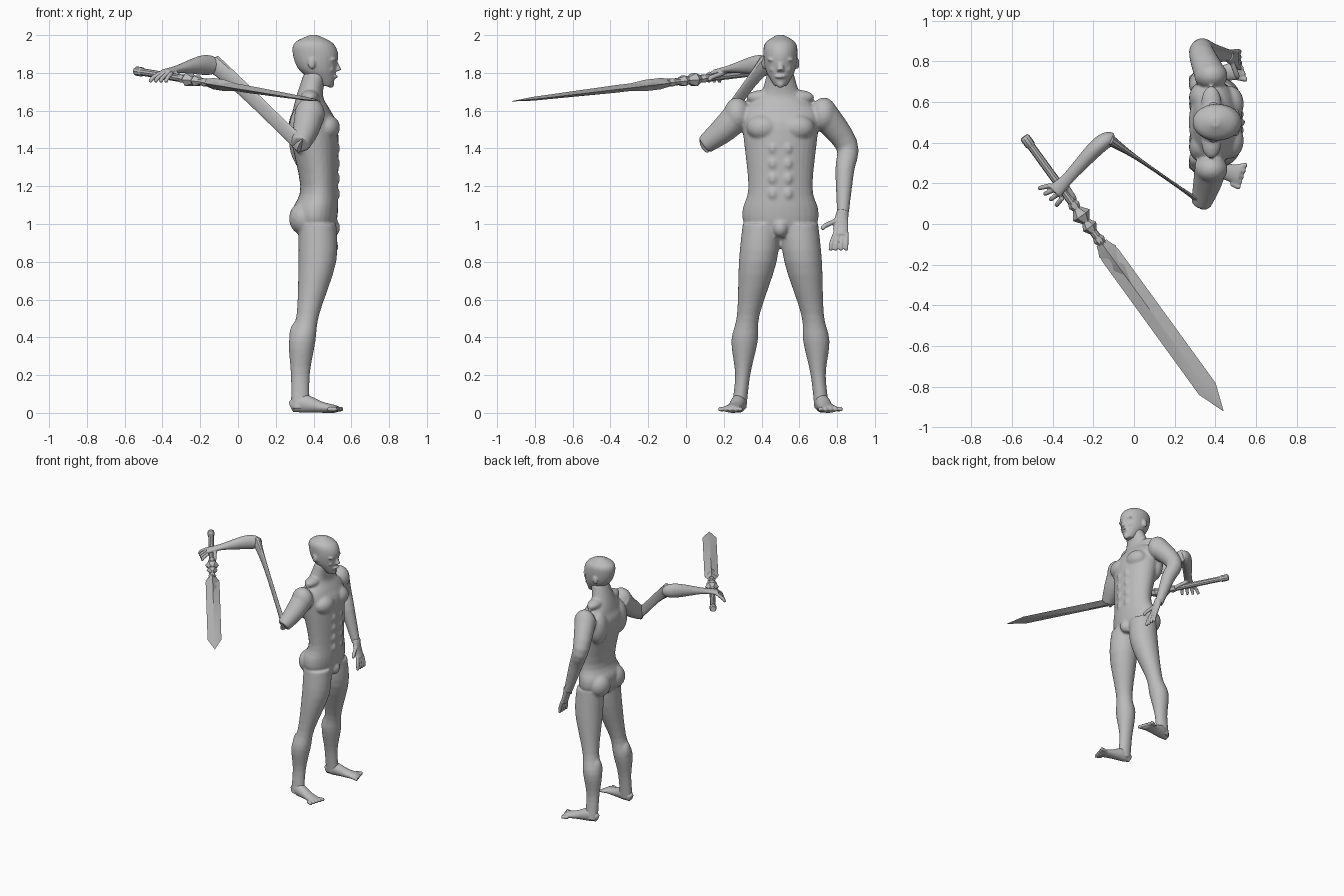
import bpy, bmesh, math
from mathutils import Vector, Matrix

cube = bpy.data.objects.get("Cube")
if cube:
    bpy.data.objects.remove(cube)

MIDDLE = .5          # side-to-side middle plane of the figure
X, Y, Z = Matrix.Identity(3)
SIDES = (-1, 1)

color = (.5, .5, .5, 1)
grey = bpy.data.materials.new("plain grey")
grey.use_nodes = True
grey.diffuse_color = color
grey.node_tree.nodes["Principled BSDF"].inputs["Base Color"].default_value = color


def spline(rows, steps):
    """Pass a smooth curve through the given rows of numbers."""
    rows = [Vector(row) for row in rows]
    last = len(rows) - 1
    slopes = [(rows[min(i + 1, last)] - rows[max(i - 1, 0)]) / 2 for i in range(last + 1)]
    result = []
    for i in range(last):
        start, end = rows[i], rows[i + 1]
        for step in range(steps):
            t = step / steps
            blend = t * t * (3 - 2 * t)
            leave = t * (1 - t) * (1 - t)
            arrive = t * t * (t - 1)
            result.append(start.lerp(end, blend) + slopes[i] * leave + slopes[i + 1] * arrive)
    return result + [rows[last]]


def loft(bm, sections, side, sides=20, axis=None, steps=4):
    """Closed elliptical loft; a section is x, y, z, half width along side, half depth."""
    sections = spline(sections, steps)
    points = [Vector(section[:3]) for section in sections]
    last = len(points) - 1
    rings = []
    for i, point in enumerate(points):
        tangent = axis or (points[min(i + 1, last)] - points[max(i - 1, 0)]).normalized()
        across = (side - tangent * side.dot(tangent)).normalized()
        deep = tangent.cross(across)
        width, depth = sections[i][3], sections[i][4]
        ring = []
        for k in range(sides):
            angle = math.tau * k / sides
            offset = across * math.cos(angle) * width + deep * math.sin(angle) * depth
            ring.append(bm.verts.new(point + offset))
        rings.append(ring)
    for low, high in zip(rings, rings[1:]):
        for k in range(sides):
            following = (k + 1) % sides
            bm.faces.new((low[k], low[following], high[following], high[k]))
    bm.faces.new(rings[0][::-1])
    bm.faces.new(rings[-1])


def column(bm, levels, middle, lean=0):
    """Upright loft from height, centre x, half width, half depth and sideways offset."""
    sections = [(x, middle + lean * offset, z, width, depth)
                for z, x, width, depth, offset in levels]
    loft(bm, sections, Y, sides=28, axis=Z)


def digit(bm, root, reach, radius):
    """Finger or toe, slightly arched and narrowing to its end."""
    middle = root + reach * .6 + Vector((reach.x, reach.y, 0)) * .2
    path = [(root, radius), (middle, radius), (root + reach, radius * .8)]
    loft(bm, [(*point, r, r) for point, r in path], X + Y, sides=10)


def digits(bm, root, stride, reach, count, radius):
    """Row of fingers or toes that fan out a little."""
    for i in range(count):
        fan = stride * (i - count / 2) * .4
        digit(bm, Vector(root) + stride * i, Vector(reach) + fan, radius)


def blob(bm, centre, radii):
    """Ellipsoid muscle or facial form."""
    matrix = Matrix.Translation(centre) @ Matrix.Diagonal((*radii, 1))
    bmesh.ops.create_icosphere(bm, subdivisions=3, radius=1, matrix=matrix)


def pair(bm, x, offset, z, radii):
    for s in SIDES:
        blob(bm, (x, MIDDLE + s * offset, z), radii)


def finish(bm, name, voxel=0, rounds=0):
    """Make the object; fuse its pieces when a voxel size is given, else keep sharp edges."""
    bmesh.ops.recalc_face_normals(bm, faces=bm.faces)
    mesh = bpy.data.meshes.new(name)
    bm.to_mesh(mesh)
    bm.free()
    mesh.materials.append(grey)
    obj = bpy.data.objects.new(name, mesh)
    bpy.context.collection.objects.link(obj)
    if voxel:
        fuse = obj.modifiers.new("fuse", "REMESH")
        fuse.mode = "VOXEL"
        fuse.voxel_size = voxel
        fuse.use_smooth_shade = True
        soften = obj.modifiers.new("soften", "SMOOTH")
        soften.iterations = rounds
    else:
        bpy.ops.object.select_all(action="DESELECT")
        obj.select_set(True)
        bpy.context.view_layer.objects.active = obj
        bpy.ops.object.shade_smooth_by_angle(angle=math.radians(30))


# Torso and neck
body = bmesh.new()
column(body, [(.93, .42, .1, .08, 0), (1, .41, .19, .11, 0), (1.08, .41, .2, .12, 0),
              (1.2, .43, .17, .1, 0), (1.5, .4, .2, .13, 0), (1.6, .39, .2, .1, 0),
              (1.68, .38, .11, .07, 0), (1.8, .41, .07, .06, 0)], MIDDLE)

# Chest, back, seat, shoulder, neck, calf and belly muscles
pair(body, .47, .09, 1.51, (.07, .09, .07))
pair(body, .34, .12, 1.5, (.07, .08, .13))
pair(body, .35, .09, 1.03, (.08, .09, .09))
pair(body, .38, .23, 1.58, (.08, .07, .09))
pair(body, .38, .09, 1.67, (.05, .09, .04))
pair(body, .32, .18, .4, (.05, .05, .09))
for row in range(4):
    pair(body, .51, .04, 1.16 + row * .08, (.03, .03, .04))
blob(body, (.5, MIDDLE, .98), (.04, .04, .05))

# Legs
for s in SIDES:
    column(body, [(1, .42, .1, .1, .1), (.8, .42, .1, .1, .12), (.52, .37, .06, .06, .17),
                  (.38, .34, .07, .07, .19), (.2, .33, .04, .05, .2),
                  (.02, .33, .04, .05, .22)], MIDDLE, s)

# Upper arms, and the left forearm below its bent elbow
loft(body, [(.38, .29, 1.59, .08, .08), (.36, .2, 1.5, .07, .07), (.33, .1, 1.42, .05, .05)], X)
loft(body, [(.38, .72, 1.59, .08, .08), (.33, .85, 1.42, .06, .06), (.38, .84, 1.28, .05, .05),
            (.46, .83, 1.04, .03, .03)], Y)
finish(body, "body", voxel=.008, rounds=6)

# Head
head = bmesh.new()
column(head, [(1.73, .47, .03, .03, 0), (1.76, .45, .05, .06, 0), (1.82, .42, .08, .1, 0),
              (1.9, .41, .09, .12, 0), (1.96, .4, .08, .1, 0), (2, .4, .02, .02, 0)], MIDDLE)

# Nose, lips, chin, brows, cheeks and ears
loft(head, [(.53, MIDDLE, 1.81, .02, .02), (.51, MIDDLE, 1.87, .01, .01)], Y)
blob(head, (.51, MIDDLE, 1.78), (.02, .03, .01))
blob(head, (.49, MIDDLE, 1.74), (.02, .02, .02))
pair(head, .5, .04, 1.87, (.02, .03, .01))
pair(head, .48, .04, 1.82, (.03, .02, .02))
pair(head, .39, .09, 1.85, (.02, .01, .03))
finish(head, "head", voxel=.006, rounds=4)

# Feet with toes, turned slightly outwards
feet = bmesh.new()
for s in SIDES:
    heel = MIDDLE + s * .21
    loft(feet, [(.28, heel, .03, .02, .03), (.34, heel + s * .01, .05, .04, .05),
                (.44, heel + s * .03, .03, .04, .03), (.52, heel + s * .05, .02, .05, .02)], Y)
    digits(feet, (.5, heel + s * .01, .02), Vector((-.006, s * .02, 0)), (.05, s * .01, 0), 5, .013)
finish(feet, "feet", voxel=.006, rounds=3)

# Relaxed left hand
hand = bmesh.new()
loft(hand, [(.46, .83, 1.07, .03, .03), (.48, .82, 1, .04, .02), (.5, .82, .94, .04, .02)], Y)
digits(hand, (.5, .79, .95), Y * .02, (.02, -.01, -.09), 4, .012)
digit(hand, Vector((.48, .8, 1.02)), Vector((.03, -.08, -.05)), .013)
finish(hand, "left_hand", voxel=.005, rounds=2)

# Flat, long band of the right arm between its two bends
band = bmesh.new()
loft(band, [(.34, .1, 1.42, .05, .03), (.28, .14, 1.47, .04, .01), (.02, .32, 1.72, .04, .01),
            (-.13, .42, 1.85, .05, .03)], Z, sides=12)
finish(band, "right_arm_band")

# Right forearm and gripping hand
grip = bmesh.new()
loft(grip, [(-.1, .42, 1.83, .03, .03), (-.14, .41, 1.84, .05, .04), (-.2, .36, 1.84, .05, .04),
            (-.32, .23, 1.82, .02, .03), (-.39, .16, 1.8, .02, .04)], Z)
digits(grip, (-.41, .19, 1.8), Vector((.02, -.02, 0)), (-.04, -.03, -.05), 4, .012)
digit(grip, Vector((-.34, .2, 1.8)), Vector((.05, -.08, -.04)), .013)
finish(grip, "right_forearm", voxel=.005, rounds=3)

# The sword lies along one line from pommel to tip
pommel, tip = Vector((-.54, .43, 1.81)), Vector((.44, -.92, 1.65))
length = (tip - pommel).length
flat = Z.cross(tip - pommel).normalized()


def sword_loft(bm, profile, sides):
    """Profile of distance from the pommel, half width and half thickness."""
    sections = [(*pommel.lerp(tip, d / length), width, thick) for d, width, thick in profile]
    loft(bm, sections, flat, sides, steps=1)


handle = bmesh.new()
sword_loft(handle, [(0, .02, .02), (.05, .02, .02), (.66, .02, .02)], sides=10)
sword_loft(handle, [(0, .02, .02), (.01, .025, .025), (.05, .025, .025), (.06, .02, .02)], sides=10)
finish(handle, "sword_handle")

# Faceted beads of the guard
guard = bmesh.new()
for place, size in ((.42, .03), (.48, .05), (.55, .04), (.63, .03)):
    half = size * .8
    sword_loft(guard, [(place - half, .02, .02), (place, size, half), (place + half, .02, .02)], sides=6)
finish(guard, "sword_guard")

# Pointed collar over the root of the blade, and the blade
collar = bmesh.new()
sword_loft(collar, [(.64, .02, .02), (.7, .05, .03), (.76, .03, .03), (.8, .04, .03),
                    (.9, .01, .02)], sides=4)
finish(collar, "sword_collar")

blade = bmesh.new()
sword_loft(blade, [(.65, .03, .01), (.72, .05, .02), (1, .05, .02), (1.54, .05, .01),
                   (length, .001, .001)], sides=4)
finish(blade, "sword_blade")
